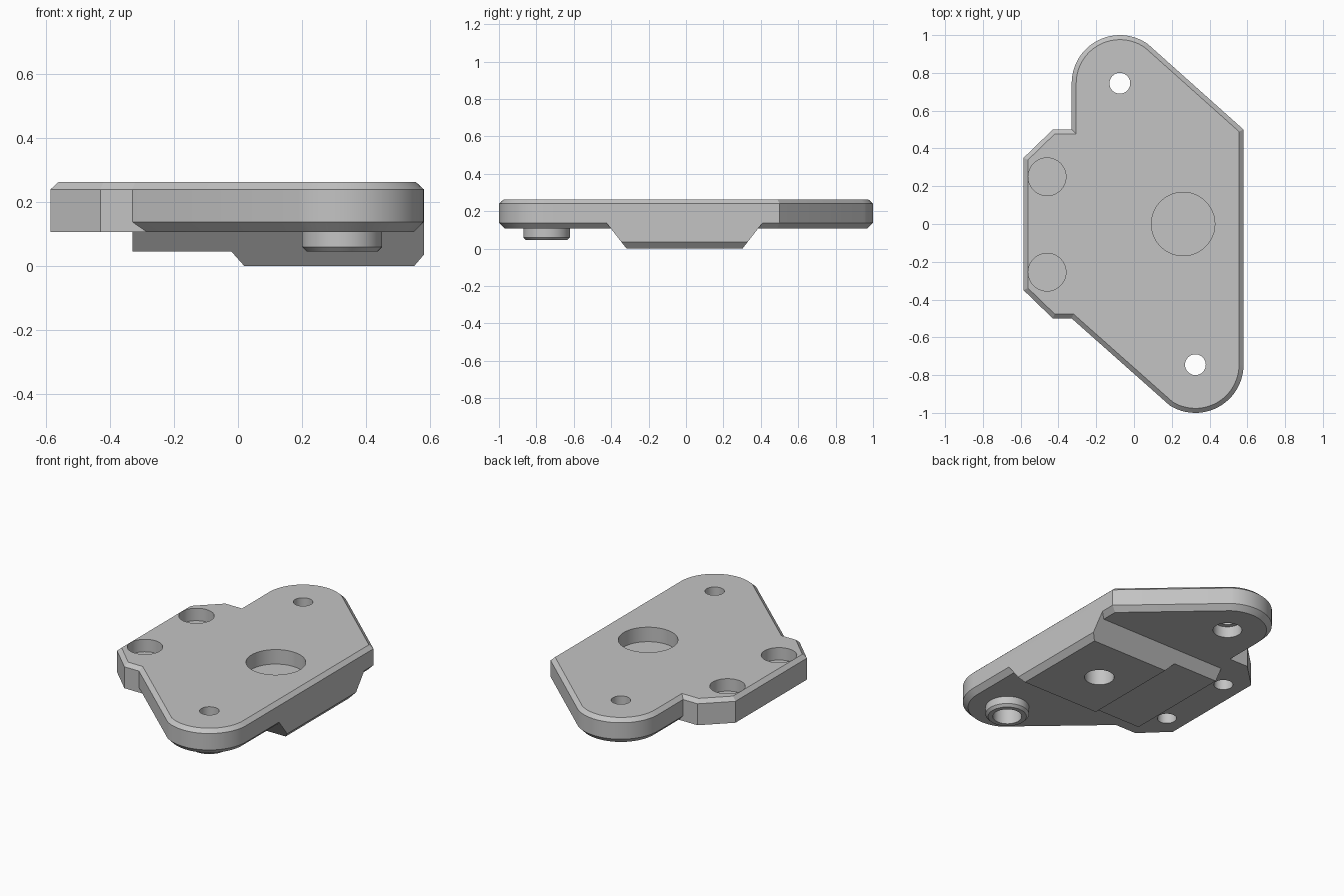
import bpy, bmesh, math
from mathutils import Vector

if "Cube" in bpy.data.objects:
    bpy.data.objects.remove(bpy.data.objects["Cube"], do_unlink=True)

grey = bpy.data.materials.new("light_grey")
grey.use_nodes = True
grey.diffuse_color = (0.55, 0.55, 0.55, 1)
grey.node_tree.nodes["Principled BSDF"].inputs["Base Color"].default_value = (0.55, 0.55, 0.55, 1)


def loft(name, loops):
    """Closed solid through loops that all have the same number of points."""
    bm = bmesh.new()
    rings = [[bm.verts.new(p) for p in loop] for loop in loops]
    n = len(rings[0])
    for a, b in zip(rings, rings[1:]):
        for i in range(n):
            j = (i + 1) % n
            bm.faces.new((a[i], a[j], b[j], b[i]))
    bm.faces.new(rings[0][::-1])
    bm.faces.new(rings[-1])
    bmesh.ops.recalc_face_normals(bm, faces=bm.faces)
    mesh = bpy.data.meshes.new(name)
    bm.to_mesh(mesh)
    bm.free()
    obj = bpy.data.objects.new(name, mesh)
    mesh.materials.append(grey)
    bpy.context.collection.objects.link(obj)
    return obj


def arc(center, radius, start, end, steps):
    angles = [math.radians(start + (end - start) * i / steps) for i in range(steps + 1)]
    return [Vector((center[0] + radius * math.cos(a), center[1] + radius * math.sin(a))) for a in angles]


def inset(points, distance):
    """Mitred inset; distance(midpoint) gives the inset of each edge."""
    n = len(points)
    lines = []
    for i in range(n):
        a, b = points[i], points[(i + 1) % n]
        d = (b - a).normalized()
        lines.append((Vector((-d.y, d.x)), distance((a + b) / 2)))
    result = []
    for i in range(n):
        (m, p), (k, q) = lines[i - 1], lines[i]
        det = m.x * k.y - m.y * k.x
        result.append(points[i] + Vector(((p * k.y - q * m.y) / det, (m.x * q - k.x * p) / det)))
    return result


def at_height(points, z):
    return [(p.x, p.y, z) for p in points]


def turned(name, center, profile):
    """Round part from (radius, height) pairs."""
    return loft(name, [at_height(arc(center, r, 0, 352.5, 47), z) for r, z in profile])


def combine(target, other, operation):
    mod = target.modifiers.new(other.name, 'BOOLEAN')
    mod.operation = operation
    mod.solver = 'EXACT'
    mod.object = other
    bpy.context.view_layer.objects.active = target
    bpy.ops.object.modifier_apply(modifier=mod.name)
    bpy.data.objects.remove(other, do_unlink=True)


TOP, BOTTOM = 0.262, 0.107
back_ear, front_ear = (-0.075, 0.745), (0.325, -0.745)

# Plate: two rounded ears and a side tab, chamfered above and, off the tab, below
outline = [Vector((0.58, 0.5))] + arc(back_ear, 0.255, 54.5, 180, 24)
outline += [Vector(p) for p in ((-0.33, 0.5), (-0.43, 0.5), (-0.585, 0.35),
                                (-0.585, -0.35), (-0.43, -0.5), (-0.33, -0.5))]
outline += arc(front_ear, 0.255, 238, 360, 24)
plate = loft("mounting_plate", [
    at_height(inset(outline, lambda m: 0 if m.x < -0.34 else 0.03), BOTTOM),
    at_height(outline, 0.138),
    at_height(outline, 0.24),
    at_height(inset(outline, lambda m: 0.024), TOP)])

# Stepped ridge below the plate, with sloping flanks
ridge_profile = [(-0.33, 0.2), (-0.33, 0.045), (-0.02, 0.045), (0.02, 0),
                 (0.55, 0), (0.58, 0.035), (0.58, 0.2)]
ridge = loft("ridge", [[(x, side * (0.31 + 0.78 * z) - 0.008, z) for x, z in ridge_profile]
                       for side in (-1, 1)])
combine(plate, ridge, 'UNION')

# Round boss below the front ear
boss = turned("boss", front_ear, [(0.11, 0.045), (0.125, 0.06), (0.125, 0.15)])
combine(plate, boss, 'UNION')

# Stepped through holes in the ears
for ear in (back_ear, front_ear):
    hole = turned("ear_hole", ear, [(0.083, -0.1), (0.083, 0.177), (0.055, 0.177), (0.055, 0.4)])
    combine(plate, hole, 'DIFFERENCE')

# Pockets from above with narrower blind holes from below
for center, wide, narrow, floor in (((0.26, 0), 0.168, 0.085, 0.172),
                                    ((-0.46, 0.25), 0.1, 0.055, 0.185),
                                    ((-0.46, -0.255), 0.1, 0.055, 0.185)):
    combine(plate, turned("pocket", center, [(wide, floor), (wide, 0.4)]), 'DIFFERENCE')
    combine(plate, turned("lower_hole", center, [(narrow, -0.1), (narrow, floor - 0.004)]), 'DIFFERENCE')

# Smooth the round walls, keep the edges crisp
bpy.ops.object.select_all(action='DESELECT')
plate.select_set(True)
bpy.context.view_layer.objects.active = plate
bpy.ops.object.shade_smooth_by_angle(angle=math.radians(20))
